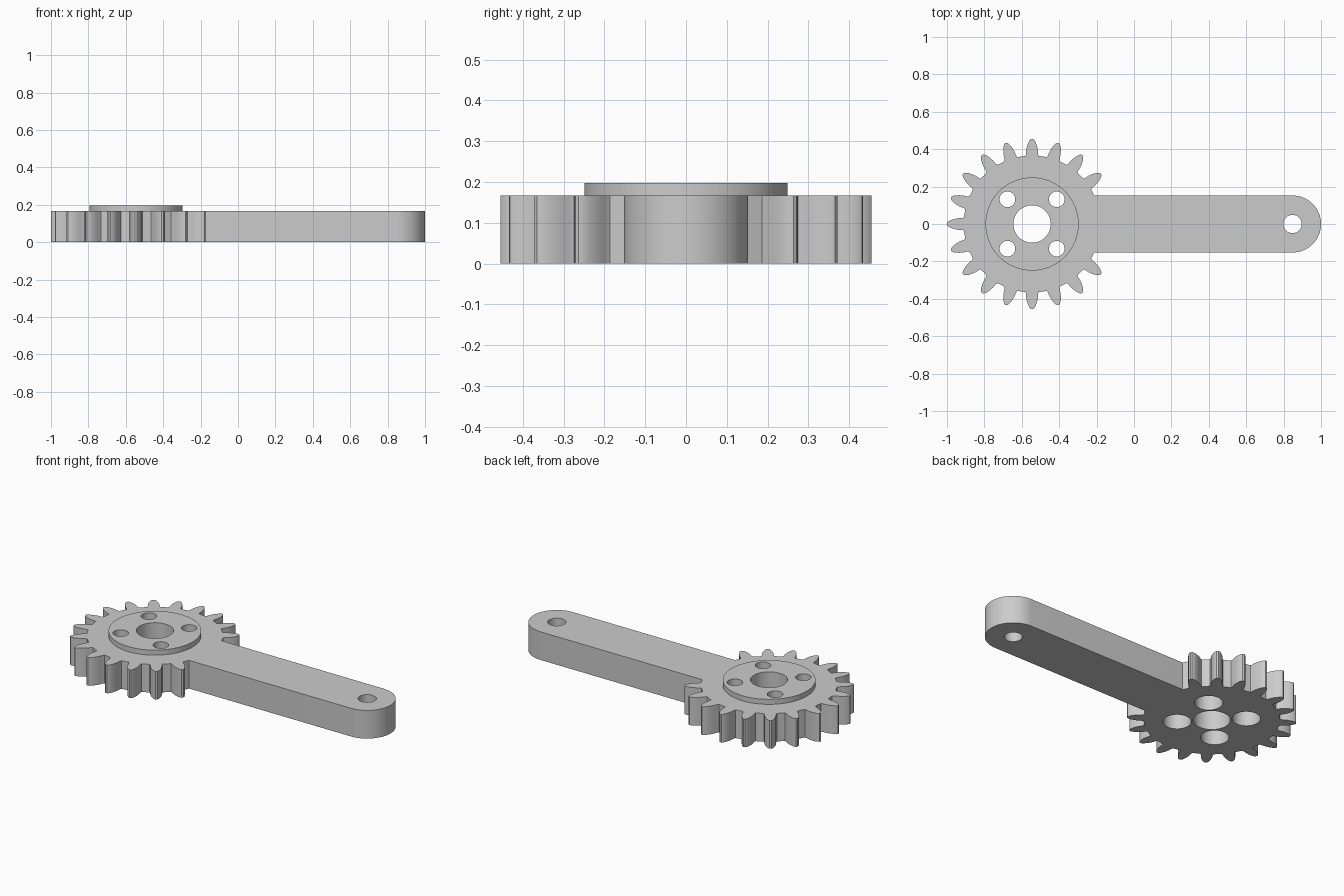
import bpy
import bmesh
from math import sin, cos, asin, pi, radians

cube = bpy.data.objects.get("Cube")
if cube:
    bpy.data.objects.remove(cube, do_unlink=True)

GEAR_X, ROOT_R, TEETH = -0.545, 0.365, 20
ARM_X, ARM_R = 0.8475, 0.1525
BODY_H, HUB_H, HUB_R = 0.167, 0.197, 0.249
BOLT = 0.132

steel = bpy.data.materials.new("grey metal")
steel.use_nodes = True
colour = (0.6, 0.6, 0.6, 1)
steel.diffuse_color = colour
steel.node_tree.nodes["Principled BSDF"].inputs["Base Color"].default_value = colour


def prism(name, outline, z0, z1):
    """Extrude a closed outline between two heights."""
    bm = bmesh.new()
    base = bm.faces.new([bm.verts.new((x, y, z0)) for x, y in outline])
    top = bmesh.ops.extrude_face_region(bm, geom=[base], use_keep_orig=True)
    verts = [v for v in top["geom"] if isinstance(v, bmesh.types.BMVert)]
    bmesh.ops.translate(bm, vec=(0, 0, z1 - z0), verts=verts)
    bmesh.ops.recalc_face_normals(bm, faces=bm.faces)
    mesh = bpy.data.meshes.new(name)
    bm.to_mesh(mesh)
    bm.free()
    mesh.materials.append(steel)
    obj = bpy.data.objects.new(name, mesh)
    bpy.context.collection.objects.link(obj)
    return obj


def arc(cx, r, start, end, n):
    return [(cx + r * cos(start + (end - start) * i / n),
             r * sin(start + (end - start) * i / n)) for i in range(n + 1)]


def circle(cx, cy, r, n=48):
    return [(x, y + cy) for x, y in arc(cx, r, 0, 2 * pi, n)[:-1]]


def drill(obj, x, y, r, z0=-0.1, z1=0.4):
    """Cut a round hole, then discard the cutter."""
    cutter = prism("hole_cutter", circle(x, y, r), z0, z1)
    cutter.hide_render = True
    mod = obj.modifiers.new("hole", "BOOLEAN")
    mod.operation = "DIFFERENCE"
    mod.solver = "EXACT"
    mod.object = cutter
    bpy.context.view_layer.objects.active = obj
    bpy.ops.object.modifier_apply(modifier=mod.name)
    bpy.data.objects.remove(cutter, do_unlink=True)


# Half profile of one tooth: radius and half width
HALF = [(ROOT_R, 0.035), (0.375, 0.032), (0.395, 0.031), (0.415, 0.027),
        (0.435, 0.02), (0.449, 0.012), (0.455, 0.005)]
TOOTH = [(r, -w) for r, w in HALF] + [(r, w) for r, w in reversed(HALF)]

# Gear and arm outline: the teeth stop where the arm joins
join = asin(ARM_R / ROOT_R)
pitch = 2 * pi / TEETH
outline = [(GEAR_X + ROOT_R * cos(join), ARM_R)]
for k in range(2, TEETH - 1):
    a = k * pitch
    outline += [(GEAR_X + r * cos(a) - w * sin(a), r * sin(a) + w * cos(a))
                for r, w in TOOTH]
    if k < TEETH - 2:
        mid = a + pitch / 2
        outline.append((GEAR_X + ROOT_R * cos(mid), ROOT_R * sin(mid)))
outline.append((GEAR_X + ROOT_R * cos(join), -ARM_R))
outline += arc(ARM_X, ARM_R, -pi / 2, pi / 2, 32)

gear_arm = prism("gear_arm", outline, 0, BODY_H)
hub = prism("raised_hub", circle(GEAR_X, 0, HUB_R, 96), BODY_H, HUB_H)

# Shaft hole and four bolt holes go through both parts
for part in (gear_arm, hub):
    drill(part, GEAR_X, 0, 0.1)
    for sx in (-1, 1):
        for sy in (-1, 1):
            drill(part, GEAR_X + sx * BOLT, sy * BOLT, 0.042)

# Wide bolt recesses underneath, and the pivot hole at the arm's end
for sx in (-1, 1):
    for sy in (-1, 1):
        drill(gear_arm, GEAR_X + sx * BOLT, sy * BOLT, 0.076, -0.1, 0.12)
drill(gear_arm, ARM_X, 0, 0.049)

# Smooth round walls with crisp rims
bpy.ops.object.select_all(action="DESELECT")
for part in (gear_arm, hub):
    part.select_set(True)
    bpy.context.view_layer.objects.active = part
bpy.ops.object.shade_smooth_by_angle(angle=radians(30))
